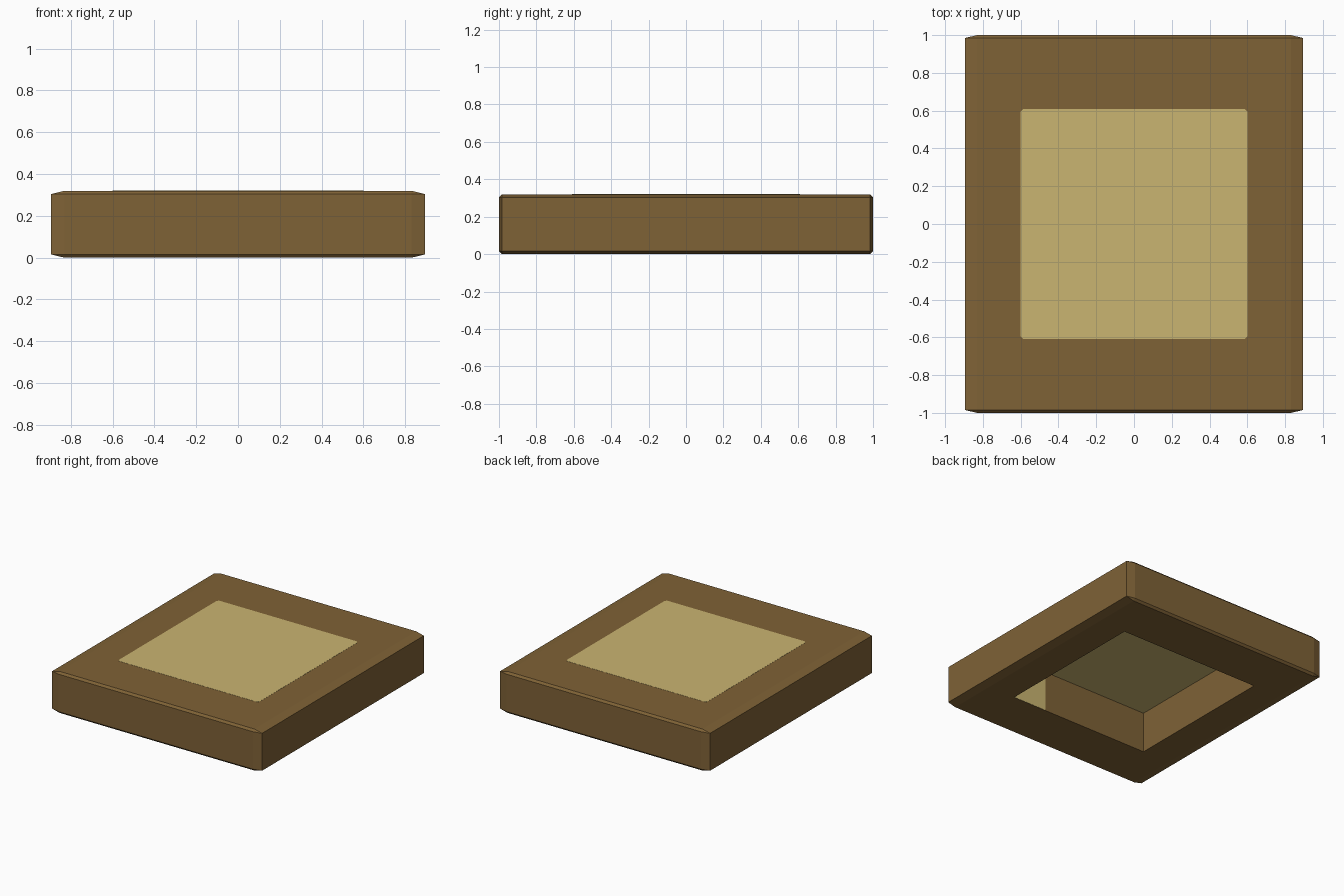
import bpy, bmesh
from itertools import product

if "Cube" in bpy.data.objects:
    bpy.data.objects.remove(bpy.data.objects["Cube"])


def material(name, rgb):
    m = bpy.data.materials.new(name)
    m.diffuse_color = (*rgb, 1)
    m.use_nodes = True
    m.node_tree.nodes["Principled BSDF"].inputs["Base Color"].default_value = m.diffuse_color
    return m


brown = material("brown wood", (0.212, 0.122, 0.037))
straw = material("pale straw", (0.590, 0.462, 0.166))


def hull(name, points, mats):
    """Flat-faced convex solid through the given points."""
    bm = bmesh.new()
    for p in points:
        bm.verts.new(p)
    bmesh.ops.convex_hull(bm, input=bm.verts[:])
    bmesh.ops.dissolve_limit(bm, angle_limit=0.002, verts=bm.verts[:], edges=bm.edges[:])
    bmesh.ops.recalc_face_normals(bm, faces=bm.faces[:])
    mesh = bpy.data.meshes.new(name)
    bm.to_mesh(mesh)
    bm.free()
    obj = bpy.data.objects.new(name, mesh)
    bpy.context.collection.objects.link(obj)
    for m in mats:
        mesh.materials.append(m)
    return obj


def box(name, lo, hi, mats):
    return hull(name, product(*zip(lo, hi)), mats)


# Frame block: box with unevenly chamfered edges
X, Y, H = 0.895, 1.0, 0.16
cx, cy, cz = 0.065, 0.015, 0.016
pts = []
for sx, sy, sz in product((-1, 1), repeat=3):
    for x, y, z in ((X, Y - cy, H - cz), (X - cx, Y, H - cz), (X - cx, Y - cy, H)):
        pts.append((sx * x, sy * y, H + sz * z))
frame = hull("frame", pts, [brown, straw])

# Recess cut from below; its ceiling takes the panel colour
cutter = box("recess_cutter", (-0.6, -0.61, -0.1), (0.6, 0.61, 0.315), [brown, straw])
for f in cutter.data.polygons:
    f.material_index = 1 if f.normal.z > 0.5 else 0
cutter.hide_render = True
cutter.hide_viewport = True
cut = frame.modifiers.new("recess", 'BOOLEAN')
cut.operation = 'DIFFERENCE'
cut.solver = 'EXACT'
cut.object = cutter

# Top panel: thin plate with clipped corners
c = 0.014
pts = [(sx * x, sy * y, z) for sx, sy in product((-1, 1), repeat=2)
       for x, y in ((0.6, 0.61 - c), (0.6 - c, 0.61)) for z in (0.318, 0.321)]
hull("top_panel", pts, [straw])

# Pale strip on the inner front wall of the recess
box("inner_strip", (0.31, -0.612, 0.001), (0.6, -0.608, 0.315), [straw])
